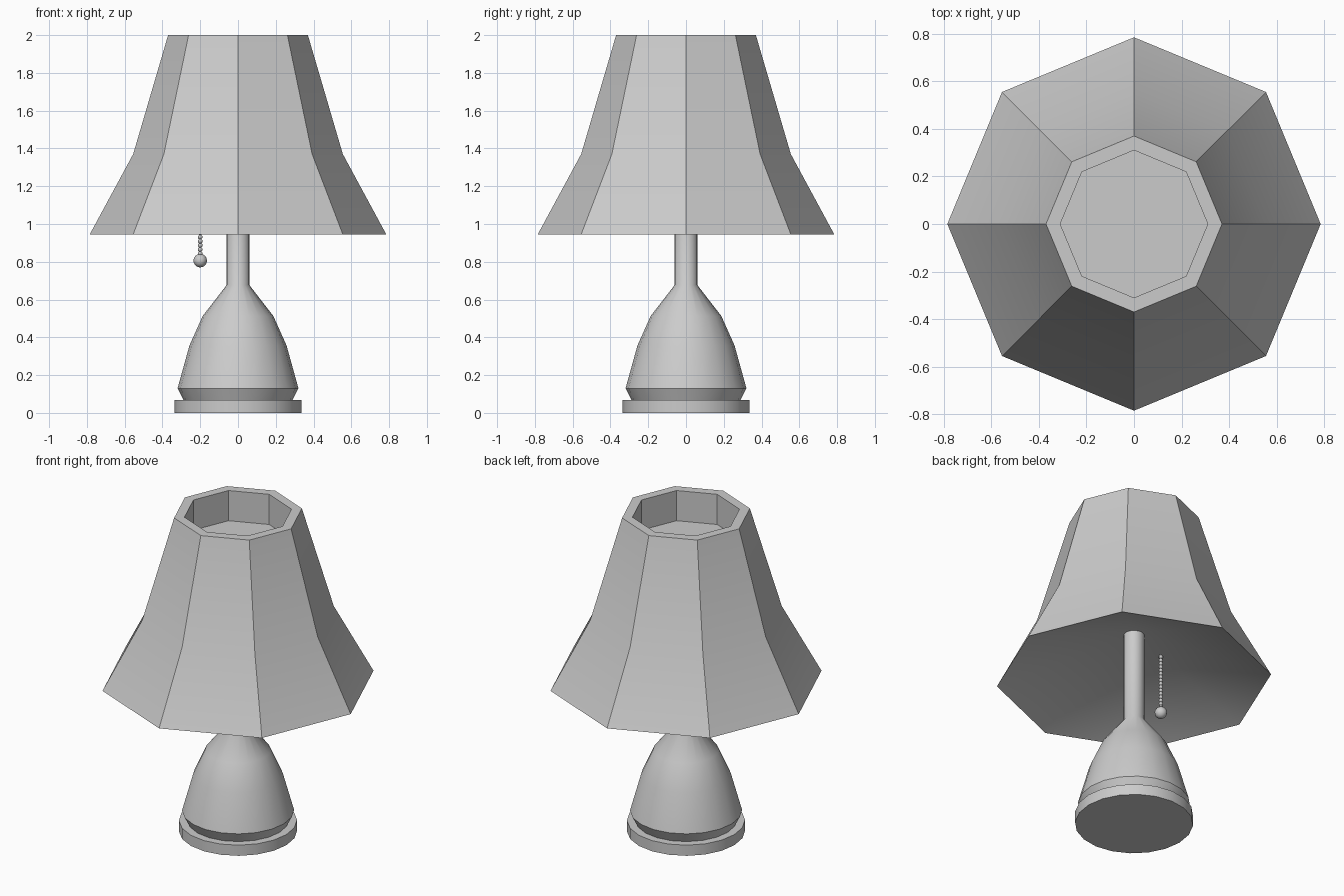
import bpy, bmesh, math
from mathutils import Matrix

if "Cube" in bpy.data.objects:
    bpy.data.objects.remove(bpy.data.objects["Cube"])


def finish(name, bm, angle):
    bmesh.ops.recalc_face_normals(bm, faces=bm.faces)
    me = bpy.data.meshes.new(name)
    bm.to_mesh(me)
    bm.free()
    ob = bpy.data.objects.new(name, me)
    bpy.context.collection.objects.link(ob)
    bpy.ops.object.select_all(action='DESELECT')
    ob.select_set(True)
    bpy.context.view_layer.objects.active = ob
    bpy.ops.object.shade_smooth_by_angle(angle=math.radians(angle))
    return ob


def lathe(name, profile, sides, angle=30):
    """Revolve (radius, z) points around z; radius 0 makes a single pole."""
    bm = bmesh.new()
    rings = []
    for r, z in profile:
        n = sides if r > 0 else 1
        rings.append([bm.verts.new((r * math.cos(2 * math.pi * i / sides),
                                    r * math.sin(2 * math.pi * i / sides), z))
                      for i in range(n)])
    for a, b in zip(rings, rings[1:]):
        for i in range(sides):
            j = (i + 1) % sides
            quad = [a[i % len(a)], a[j % len(a)], b[j % len(b)], b[i % len(b)]]
            bm.faces.new(list(dict.fromkeys(quad)))
    return finish(name, bm, angle)


# Octagonal shade: shallow cone underneath, flared sides, recessed top
lathe("shade", [(0, 1.265), (0.785, 0.945), (0.555, 1.37), (0.37, 2.0),
                (0.31, 2.0), (0.31, 1.81), (0, 1.81)], 8)

# Round foot plate
lathe("foot", [(0, 0), (0.337, 0), (0.337, 0.067), (0, 0.067)], 20)

# Bulbous body running up into the stem
lathe("body_and_stem", [(0, 0.06), (0.285, 0.06), (0.32, 0.13), (0.257, 0.357),
                        (0.187, 0.513), (0.06, 0.677), (0.06, 1.25), (0, 1.25)], 20, 40)

# Beaded pull chain
bm = bmesh.new()
for i in range(17):
    bmesh.ops.create_uvsphere(bm, u_segments=8, v_segments=6, radius=0.0125,
                              matrix=Matrix.Translation((-0.2, 0, 0.843 + 0.022 * i)))
finish("pull_chain", bm, 60)

# Ball at the end of the chain
bm = bmesh.new()
bmesh.ops.create_uvsphere(bm, u_segments=12, v_segments=8, radius=0.036,
                          matrix=Matrix.Translation((-0.2, 0, 0.806)))
finish("pull_ball", bm, 30)
